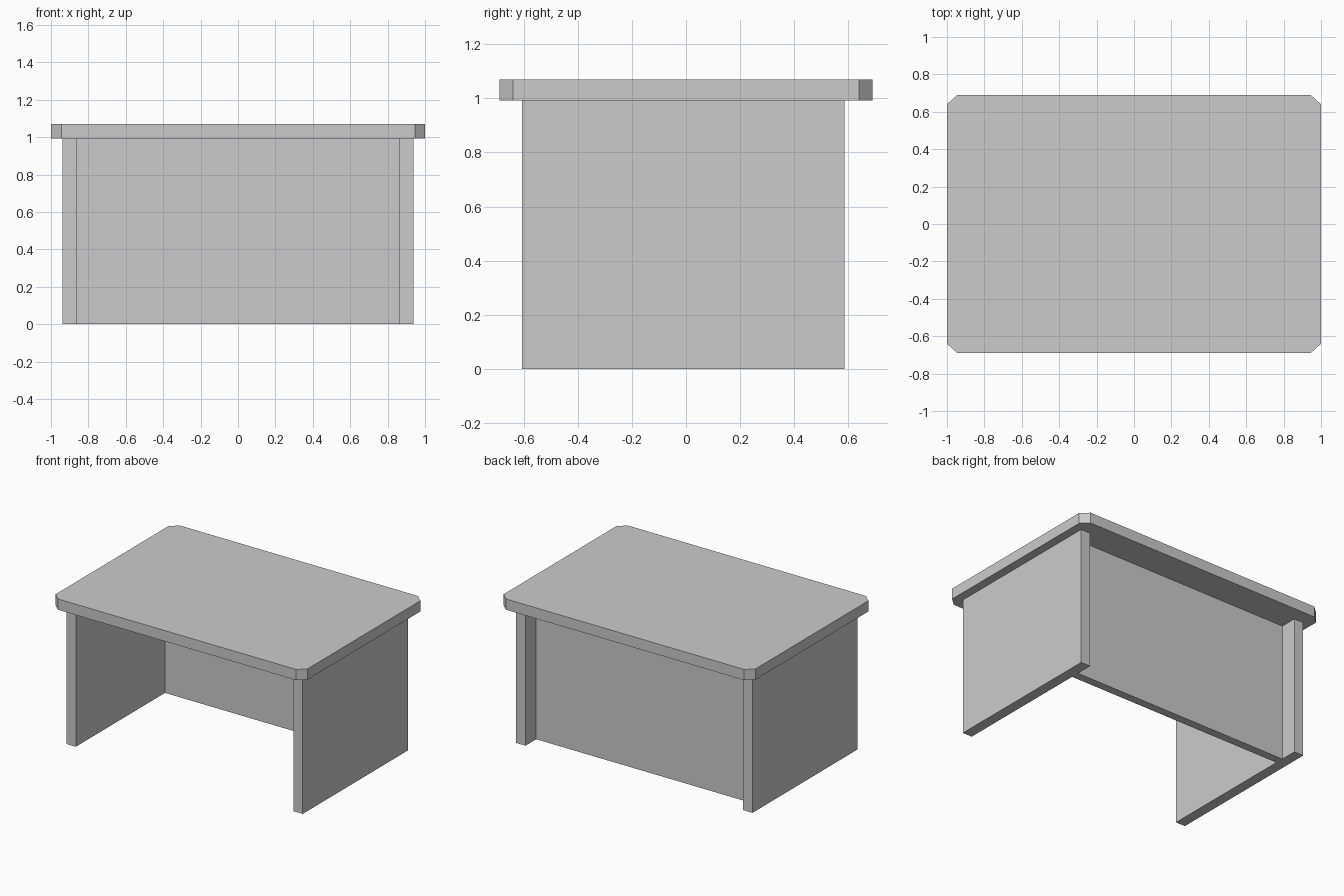
import bpy
import bmesh

cube = bpy.data.objects.get("Cube")
if cube:
    bpy.data.objects.remove(cube, do_unlink=True)

# Single flat grey
grey = bpy.data.materials.new("light_grey")
grey.use_nodes = True
colour = (0.6, 0.6, 0.6, 1)
grey.diffuse_color = colour
grey.node_tree.nodes["Principled BSDF"].inputs["Base Color"].default_value = colour


def prism(name, outline, z0, z1):
    """Extrude a counter-clockwise outline from z0 up to z1."""
    bm = bmesh.new()
    base = bm.faces.new([bm.verts.new((x, y, z0)) for x, y in outline])
    top = bmesh.ops.extrude_face_region(bm, geom=[base], use_keep_orig=True)
    for v in top["geom"]:
        if isinstance(v, bmesh.types.BMVert):
            v.co.z = z1
    bmesh.ops.recalc_face_normals(bm, faces=bm.faces)
    mesh = bpy.data.meshes.new(name)
    bm.to_mesh(mesh)
    bm.free()
    mesh.materials.append(grey)
    obj = bpy.data.objects.new(name, mesh)
    bpy.context.collection.objects.link(obj)
    return obj


def panel(name, x0, x1, y0, y1, z1):
    return prism(name, [(x0, y0), (x1, y0), (x1, y1), (x0, y1)], 0, z1)


UNDERSIDE, TOP = 0.993, 1.07
INNER, OUTER = 0.863, 0.938

# Table top with clipped corners
w, d, cx, cy = 1.0, 0.69, 0.055, 0.05
prism("table_top", [
    (-w + cx, -d), (w - cx, -d), (w, -d + cy), (w, d - cy),
    (w - cx, d), (-w + cx, d), (-w, d - cy), (-w, -d + cy),
], UNDERSIDE, TOP)

# Side panels standing on the floor
panel("left_side_panel", INNER, OUTER, -0.606, 0.586, UNDERSIDE)
panel("right_side_panel", -OUTER, -INNER, -0.606, 0.586, UNDERSIDE)

# Recessed back panel between the sides
panel("back_panel", -INNER, INNER, 0.405, 0.465, UNDERSIDE)
